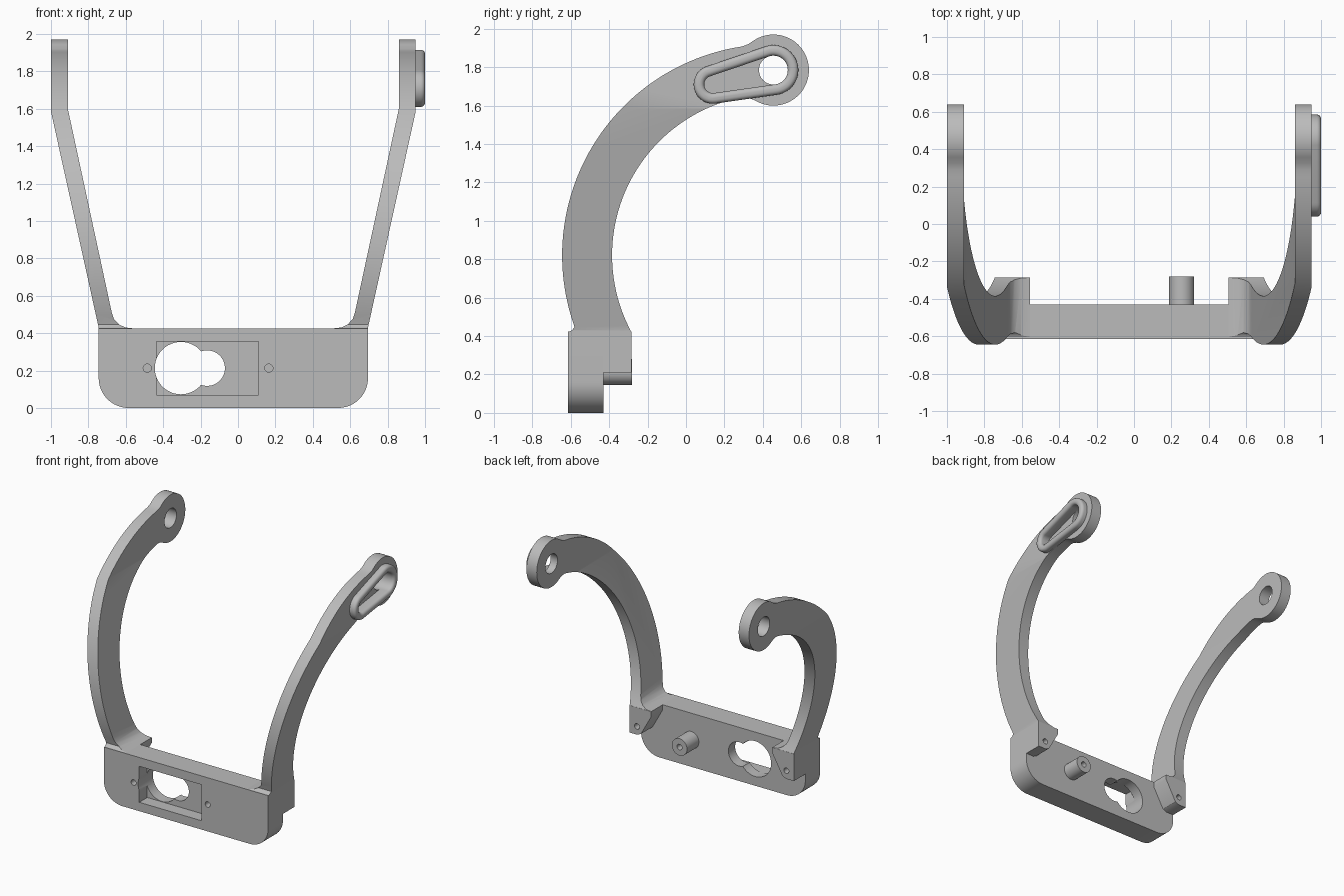
import bpy, bmesh, math
from mathutils import Vector
from mathutils.geometry import convex_hull_2d

CX = -0.025                    # symmetry plane of the bracket
HUB = (0.455, 1.785)           # pivot eye centre (y, z)
ARC = (0.455, 0.82)            # centre of the arm's sweep (y, z)

if "Cube" in bpy.data.objects:
    bpy.data.objects.remove(bpy.data.objects["Cube"])

grey = bpy.data.materials.new("plain_grey")
grey.use_nodes = True
grey.diffuse_color = (0.5, 0.5, 0.5, 1)
grey.node_tree.nodes["Principled BSDF"].inputs["Base Color"].default_value = grey.diffuse_color


def arc(c, r, a, b, n):
    """Points on an arc from angle a to b, in degrees."""
    steps = [math.radians(a + (b - a) * i / n) for i in range(n + 1)]
    return [(c[0] + r * math.cos(t), c[1] + r * math.sin(t)) for t in steps]


def circle(c, r, n=48):
    return arc(c, r, 0, 360, n)[:-1]


def prism(name, pts, axis, lo, hi):
    """Extrude a 2D outline along x (outline in y, z) or y (outline in x, z)."""
    bm = bmesh.new()
    place = (lambda p, d: (d, p[0], p[1])) if axis == "x" else (lambda p, d: (p[0], d, p[1]))
    face = bm.faces.new([bm.verts.new(place(p, lo)) for p in pts])
    ext = bmesh.ops.extrude_face_region(bm, geom=[face])["geom"]
    move = Vector((hi - lo, 0, 0)) if axis == "x" else Vector((0, hi - lo, 0))
    bmesh.ops.translate(bm, verts=[g for g in ext if isinstance(g, bmesh.types.BMVert)], vec=move)
    bmesh.ops.recalc_face_normals(bm, faces=bm.faces)
    mesh = bpy.data.meshes.new(name)
    bm.to_mesh(mesh)
    bm.free()
    mesh.materials.append(grey)
    obj = bpy.data.objects.new(name, mesh)
    bpy.context.collection.objects.link(obj)
    return obj


def activate(obj):
    bpy.ops.object.select_all(action="DESELECT")
    obj.select_set(True)
    bpy.context.view_layer.objects.active = obj


def combine(obj, tool, operation="DIFFERENCE"):
    mod = obj.modifiers.new("cut", "BOOLEAN")
    mod.operation, mod.solver, mod.object = operation, "EXACT", tool
    activate(obj)
    bpy.ops.object.modifier_apply(modifier=mod.name)
    bpy.data.objects.remove(tool)


def finish(obj):
    activate(obj)
    bpy.ops.object.shade_smooth_by_angle(angle=math.radians(30))


def slot(grow):
    """Teardrop outline around the pivot hole and a smaller end."""
    pts = [Vector(p) for p in circle(HUB, 0.075 + grow) + circle((0.14, 1.71), 0.045 + grow)]
    return [pts[i] for i in convex_hull_2d(pts)]


# Base plate with rounded lower corners
outline = ([(CX - 0.72, 0.425)] + arc((CX - 0.56, 0.16), 0.16, 180, 270, 12)
           + arc((CX + 0.56, 0.16), 0.16, 270, 360, 12) + [(CX + 0.72, 0.425)])
base = prism("base_plate", outline, "y", -0.615, -0.43)

# Front pocket, keyhole opening and screw holes
combine(base, prism("pocket", [(-0.435, 0.07), (0.11, 0.07), (0.11, 0.355), (-0.435, 0.355)],
                    "y", -0.7, -0.515))
for centre, radius in (((-0.305, 0.213), 0.14), ((-0.165, 0.213), 0.095)):
    combine(base, prism("opening", circle(centre, radius), "y", -0.7, -0.3))
for x in (-0.485, 0.165):
    combine(base, prism("screw_hole", circle((x, 0.213), 0.022, 20), "y", -0.7, -0.53))
finish(base)

# Rear peg
peg = prism("rear_peg", circle((0.255, 0.213), 0.067), "y", -0.44, -0.282)
combine(peg, prism("peg_hole", circle((0.255, 0.213), 0.022, 20), "y", -0.38, -0.2))
finish(peg)

# Side outline of an arm: swept band flowing into the pivot eye
side = ([(-0.612, 0.42), (-0.592, 0.432), (-0.581, 0.446)]
        + arc(ARC, 1.1, 199, 98.6, 48) + [(0.325, 1.92)]
        + arc(HUB, 0.185, 122, -122, 48) + [(0.32, 1.642)]
        + arc(ARC, 0.84, 101.3, 208, 48) + [(-0.285, 0.42)])

# Front outline of an arm: leaning strip, upright top, fillet at the foot
front = [(0.72, 0.42), (0.72, 0.43), (0.975, 1.585), (0.975, 2.1), (0.885, 2.1), (0.885, 1.6),
         (0.65, 0.51), (0.638, 0.475), (0.612, 0.447), (0.577, 0.43), (0.53, 0.425), (0.53, 0.42)]

# Lug behind each end of the plate
lug_outline = [(0.53, 0.425), (0.53, 0.385), (0.62, 0.225), (0.65, 0.21), (0.72, 0.21), (0.72, 0.425)]

for s, label in ((1, "left"), (-1, "right")):
    arm = prism(label + "_arm", [(CX + s * u, z) for u, z in front], "y", -1, 1)
    combine(arm, prism("side_shape", side, "x", -1.5, 1.5), "INTERSECT")
    combine(arm, prism("pivot_hole", circle(HUB, 0.075), "x", -1.5, 1.5))
    if s == 1:
        combine(arm, prism("slot_recess", slot(0), "x", 0.92, 1.2))
    finish(arm)

    lug = prism(label + "_lug", [(CX + s * u, z) for u, z in lug_outline], "y", -0.44, -0.285)
    combine(lug, prism("lug_hole", circle((CX + s * 0.655, 0.275), 0.022, 20), "y", -0.38, -0.2))
    finish(lug)

# Raised rim around the slot, rounded on its outer face
rim = prism("slot_rim", slot(0.055), "x", 0.945, 1.0)
combine(rim, prism("rim_opening", slot(0), "x", 0.9, 1.1))
bm = bmesh.new()
bm.from_mesh(rim.data)
lip = [e for e in bm.edges if all(v.co.x > 0.99 for v in e.verts) and e.calc_face_angle(0) > 1]
bmesh.ops.bevel(bm, geom=lip, offset=0.022, segments=4, profile=0.5, affect="EDGES")
bm.to_mesh(rim.data)
bm.free()
finish(rim)
